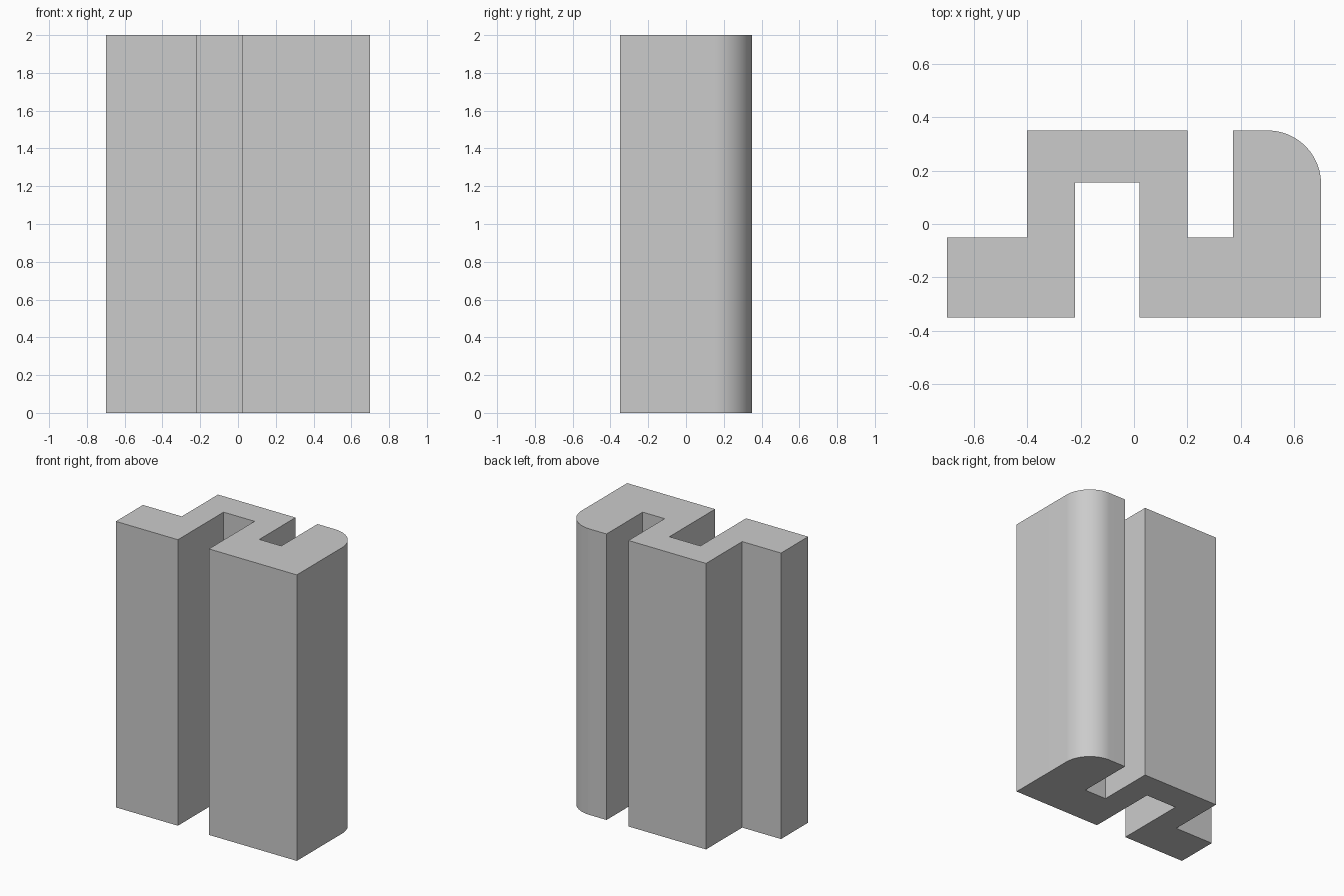
import bpy, bmesh
from math import sin, cos, pi

cube = bpy.data.objects.get("Cube")
if cube:
    bpy.data.objects.remove(cube, do_unlink=True)

HEIGHT = 2.0
RADIUS = 0.2
ARC_STEPS = 24

# Plain grey material
grey = bpy.data.materials.new("plain_grey")
grey.use_nodes = True
colour = (0.6, 0.6, 0.6, 1)
grey.diffuse_color = colour
grey.node_tree.nodes["Principled BSDF"].inputs["Base Color"].default_value = colour

# Cross-section, anticlockwise from the front left of the flange
profile = [(-0.7, -0.35), (-0.22, -0.35), (-0.22, 0.155), (0.02, 0.155),
           (0.02, -0.35), (0.7, -0.35)]
# Rounded back corner
for i in range(ARC_STEPS + 1):
    a = i / ARC_STEPS * pi / 2
    profile.append((0.5 + RADIUS * cos(a), 0.15 + RADIUS * sin(a)))
# Back groove, raised web and flange
profile += [(0.37, 0.35), (0.37, -0.05), (0.2, -0.05), (0.2, 0.35),
            (-0.4, 0.35), (-0.4, -0.05), (-0.7, -0.05)]

# Extrude the section upward
bm = bmesh.new()
base = bm.faces.new([bm.verts.new((x, y, 0)) for x, y in profile])
result = bmesh.ops.extrude_face_region(bm, geom=[base], use_keep_orig=True)
top = [v for v in result["geom"] if isinstance(v, bmesh.types.BMVert)]
bmesh.ops.translate(bm, verts=top, vec=(0, 0, HEIGHT))
bmesh.ops.recalc_face_normals(bm, faces=bm.faces)
mesh = bpy.data.meshes.new("extruded_channel_profile")
bm.to_mesh(mesh)
bm.free()
mesh.materials.append(grey)

channel = bpy.data.objects.new("extruded_channel_profile", mesh)
bpy.context.collection.objects.link(channel)
bpy.context.view_layer.objects.active = channel
channel.select_set(True)
bpy.ops.object.shade_smooth_by_angle(angle=pi / 6)
